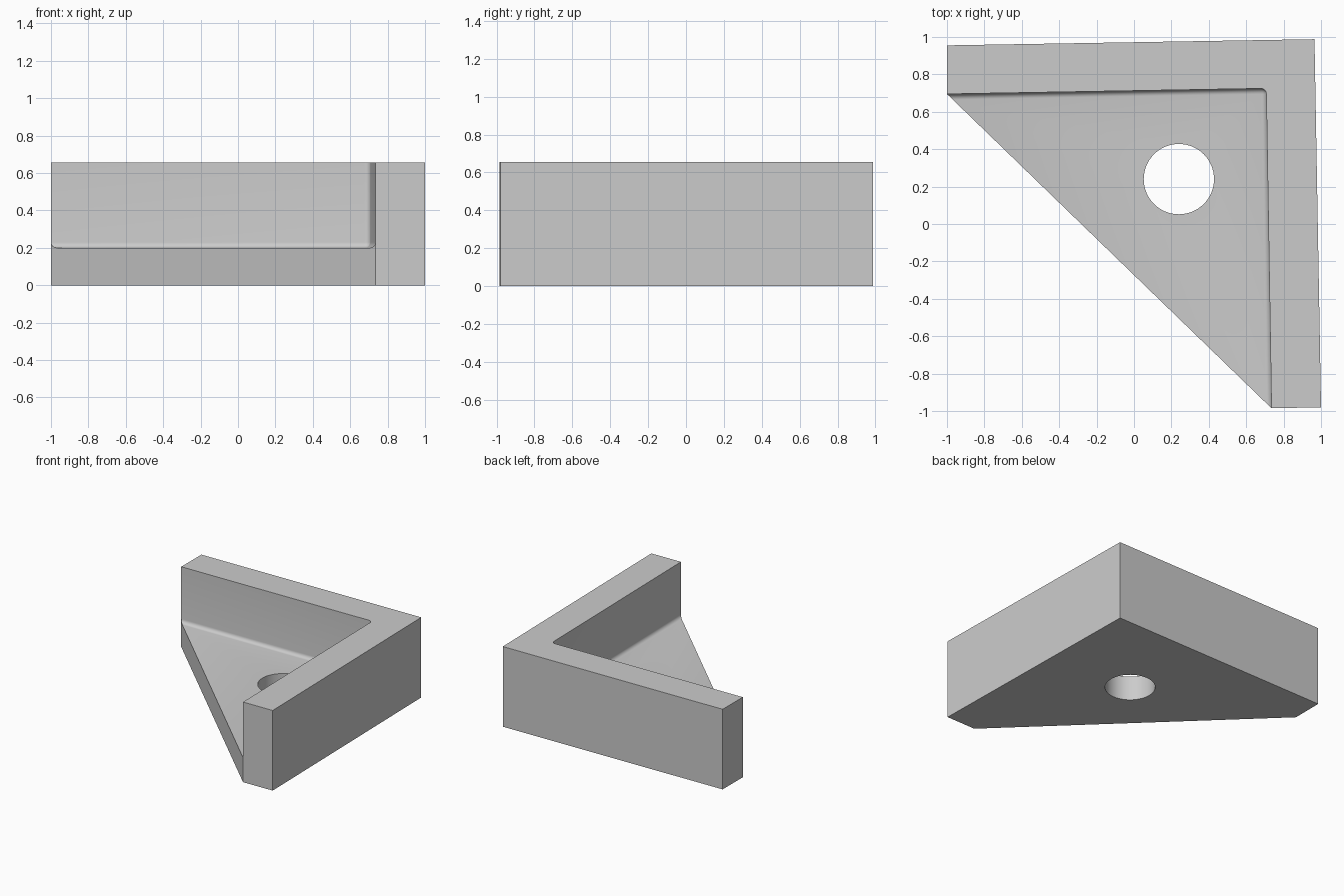
import bpy
import bmesh
from math import radians

HEIGHT = 0.655
FLOOR = 0.2
FILLET = 0.03

default = bpy.data.objects.get("Cube")
if default:
    bpy.data.objects.remove(default, do_unlink=True)

grey = bpy.data.materials.new("light grey")
grey.use_nodes = True
grey.diffuse_color = (0.6, 0.6, 0.6, 1)
grey.node_tree.nodes["Principled BSDF"].inputs["Base Color"].default_value = grey.diffuse_color


def prism(name, outline, z0, z1):
    """Upright prism over a flat outline."""
    bm = bmesh.new()
    base = bm.faces.new([bm.verts.new((x, y, z0)) for x, y in outline])
    top = bmesh.ops.extrude_face_region(bm, geom=[base])["geom"]
    bmesh.ops.translate(bm, vec=(0, 0, z1 - z0),
                        verts=[g for g in top if isinstance(g, bmesh.types.BMVert)])
    bmesh.ops.recalc_face_normals(bm, faces=bm.faces)
    mesh = bpy.data.meshes.new(name)
    bm.to_mesh(mesh)
    bm.free()
    mesh.materials.append(grey)
    obj = bpy.data.objects.new(name, mesh)
    bpy.context.collection.objects.link(obj)
    return obj


def cut(body, cutter):
    """Subtract the cutter from the body, then discard it."""
    cutter.hide_render = True
    mod = body.modifiers.new("cut", "BOOLEAN")
    mod.operation = "DIFFERENCE"
    mod.solver = "EXACT"
    mod.object = cutter
    bpy.context.view_layer.objects.active = body
    bpy.ops.object.modifier_apply(modifier=mod.name)
    bpy.data.objects.remove(cutter, do_unlink=True)


# Solid corner block with clipped diagonal
bracket = prism("corner_bracket",
                [(-1, 0.695), (0.735, -0.985), (1, -0.98), (0.965, 0.988), (-1, 0.955)],
                0, HEIGHT)

# Pocket between the two walls, rounded where walls and floor meet
corner = (0.707, 0.725)
pocket = prism("pocket_cutter",
               [(-1.4, 0.688), (-1.4, -1.4), (0.742, -1.4), corner], FLOOR, 1)
bm = bmesh.new()
bm.from_mesh(pocket.data)
inner = [v for v in bm.verts if abs(v.co.x - corner[0]) < 0.01]
low = min(inner, key=lambda v: v.co.z)
bmesh.ops.bevel(bm, geom=list(low.link_edges), offset=FILLET, segments=6,
                profile=0.5, affect="EDGES")
bm.to_mesh(pocket.data)
bm.free()
cut(bracket, pocket)

# Screw hole through the floor
bpy.ops.mesh.primitive_cylinder_add(vertices=64, radius=0.188, depth=1, location=(0.24, 0.24, 0.1))
hole = bpy.context.object
hole.name = "hole_cutter"
hole.data.materials.append(grey)
cut(bracket, hole)

# Smooth the fillets and hole, keep the edges crisp
bpy.ops.object.select_all(action="DESELECT")
bracket.select_set(True)
bpy.context.view_layer.objects.active = bracket
bpy.ops.object.shade_smooth_by_angle(angle=radians(30))
